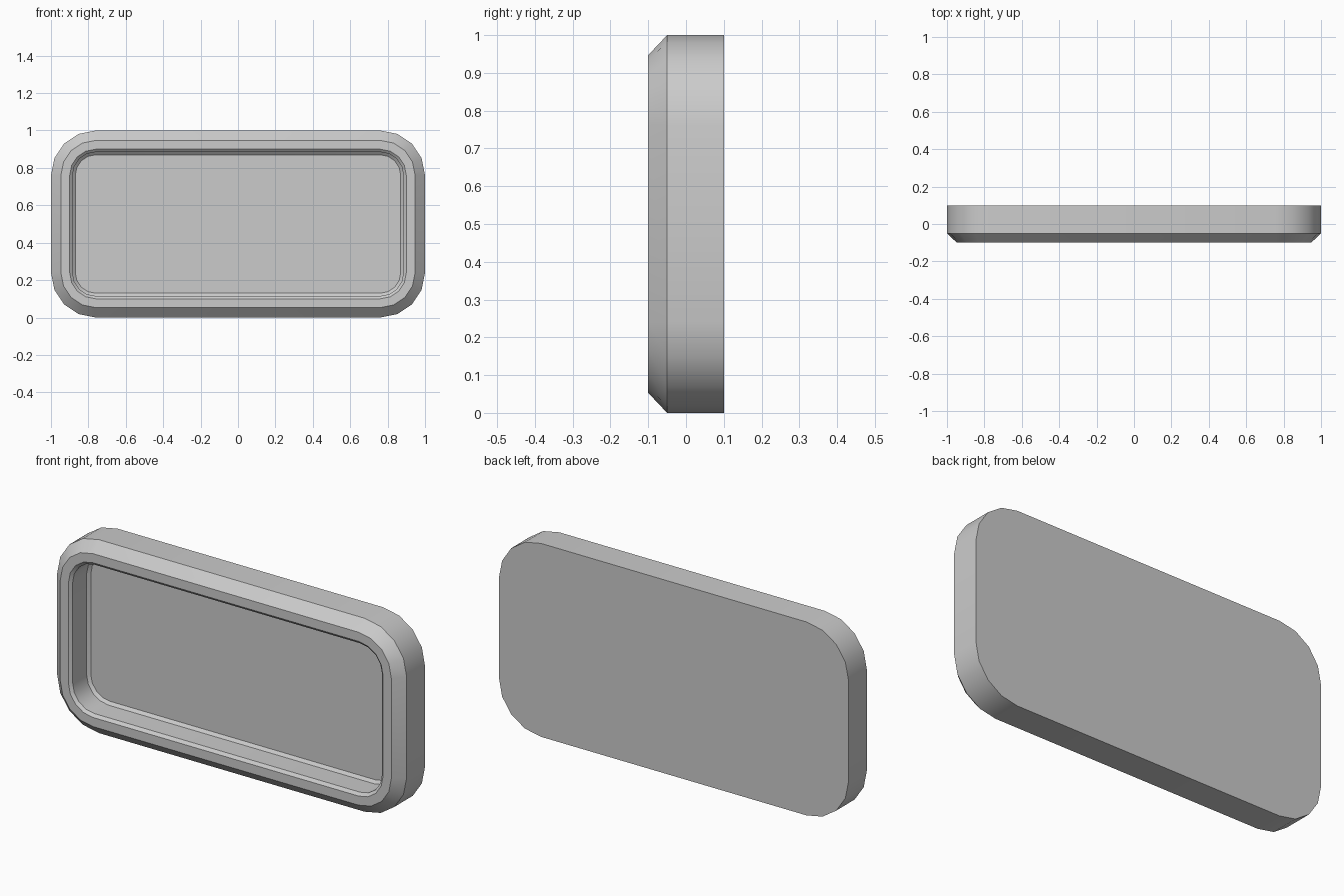
import bpy, bmesh, math

if "Cube" in bpy.data.objects:
    bpy.data.objects.remove(bpy.data.objects["Cube"])

HALF_X, HALF_Z, RADIUS, SEGS = 1.0, 0.5, 0.24, 4


def rounded_loop(bm, inset, y):
    """Rounded rectangle in the XZ plane, inset from the outer outline."""
    r = RADIUS - inset
    cx, cz = HALF_X - RADIUS, HALF_Z - RADIUS
    verts = []
    for q, (sx, sz) in enumerate([(1, 1), (-1, 1), (-1, -1), (1, -1)]):
        for i in range(SEGS + 1):
            a = math.pi / 2 * (q + i / SEGS)
            verts.append(bm.verts.new((sx * cx + r * math.cos(a), y,
                                       HALF_Z + sz * cz + r * math.sin(a))))
    return verts


# Rim cross-section as (inset, y): back, side, chamfer, front rim, recess
profile = [(0, 0.1), (0, -0.05), (0.053, -0.1), (0.1, -0.1),
           (0.115, -0.087), (0.115, 0.027), (0.13, 0.04)]

bm = bmesh.new()
loops = [rounded_loop(bm, inset, y) for inset, y in profile]
for a, b in zip(loops, loops[1:]):
    n = len(a)
    for i in range(n):
        j = (i + 1) % n
        bm.faces.new((a[i], a[j], b[j], b[i]))

# Flat back panel and recess floor
bm.faces.new(loops[0])
bm.faces.new(loops[-1])
bmesh.ops.recalc_face_normals(bm, faces=bm.faces)

mesh = bpy.data.meshes.new("recessed_panel")
bm.to_mesh(mesh)
bm.free()
panel = bpy.data.objects.new("recessed_panel", mesh)
bpy.context.collection.objects.link(panel)

# Smooth corners, crisp chamfers
bpy.context.view_layer.objects.active = panel
panel.select_set(True)
bpy.ops.object.shade_smooth_by_angle(angle=math.radians(30))
